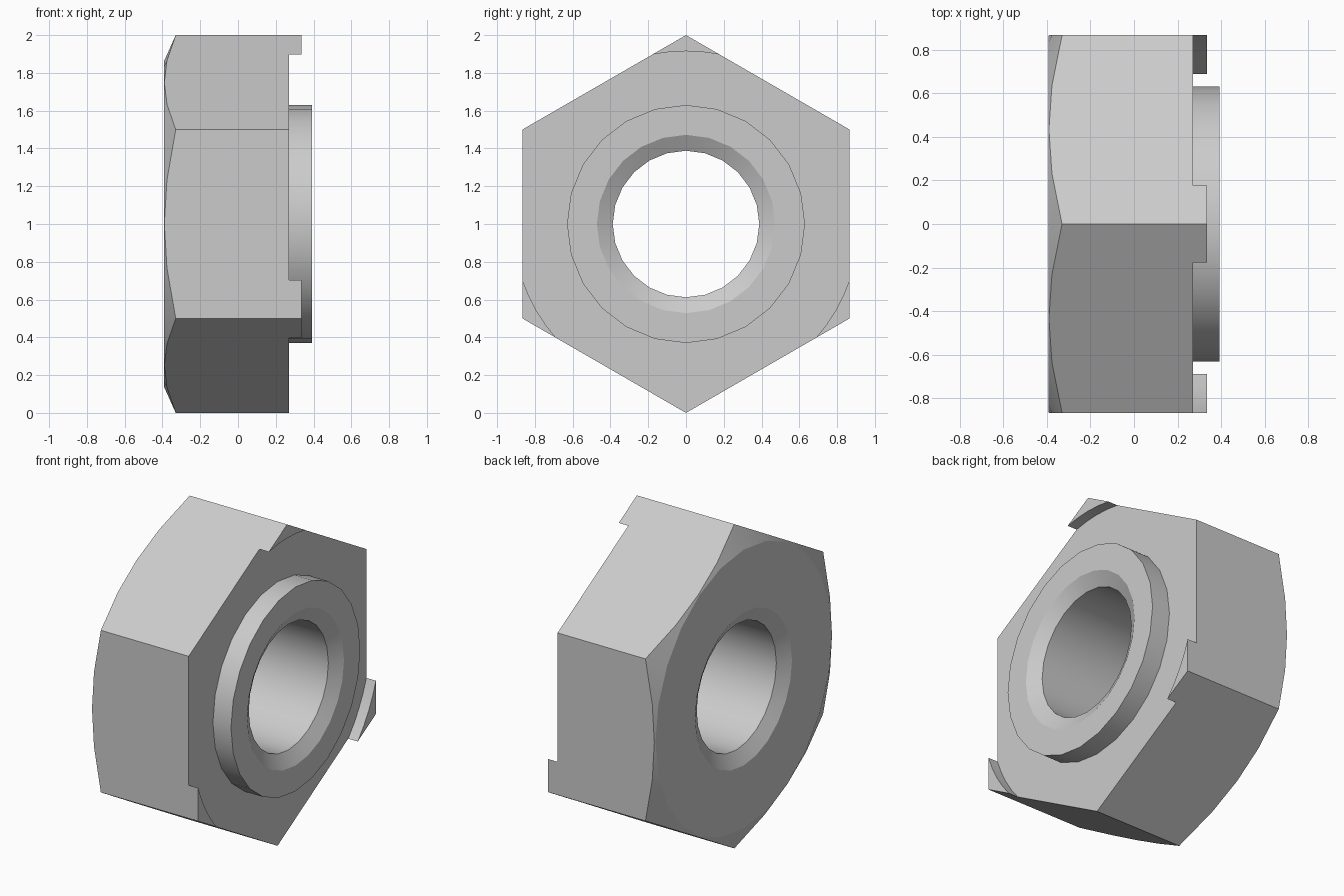
import bpy
import bmesh
import math
from mathutils import Vector

cube = bpy.data.objects.get("Cube")
if cube:
    bpy.data.objects.remove(cube, do_unlink=True)

SEGMENTS = 24
APOTHEM = math.sqrt(3) / 2   # centre to flat; corners lie at radius 1
BACK, FACE, COLLAR, TAB = -0.393, 0.27, 0.393, 0.335
CENTRE_Z = 1.0

steel = bpy.data.materials.new("light grey steel")
steel.use_nodes = True
steel.diffuse_color = (0.6, 0.6, 0.6, 1)
steel.node_tree.nodes["Principled BSDF"].inputs["Base Color"].default_value = (0.6, 0.6, 0.6, 1)


def point(x, radius, angle):
    """Point around the x axis; angle 0 is straight up."""
    return Vector((x, radius * math.sin(angle), CENTRE_Z + radius * math.cos(angle)))


def hex_radius(angle):
    """Radius of the hexagon outline with a corner at angle 0."""
    return APOTHEM / math.cos(angle % (math.pi / 3) - math.pi / 6)


def finish(bm, name):
    bmesh.ops.recalc_face_normals(bm, faces=bm.faces)
    mesh = bpy.data.meshes.new(name)
    bm.to_mesh(mesh)
    bm.free()
    mesh.materials.append(steel)
    obj = bpy.data.objects.new(name, mesh)
    bpy.context.collection.objects.link(obj)
    bpy.ops.object.select_all(action='DESELECT')
    obj.select_set(True)
    bpy.context.view_layer.objects.active = obj
    bpy.ops.object.shade_smooth_by_angle(angle=math.radians(20))
    return obj


def circle(x, radius):
    return lambda a: (x, radius)


def chamfer_edge(a):
    """Where the conical back chamfer meets the flats."""
    r = hex_radius(a)
    return BACK + 0.003 + (r - APOTHEM) * 0.45, r


# Nut body: closed loop of rings from the bore, over the collar and hexagon, and back
rings = [
    circle(COLLAR - 0.048, 0.388),
    circle(COLLAR, 0.472),
    circle(COLLAR, 0.63),
    circle(FACE, 0.63),
    lambda a: (FACE, hex_radius(a)),
    chamfer_edge,
    circle(BACK, 0.859),
    circle(BACK, 0.472),
    circle(BACK + 0.048, 0.388),
]
bm = bmesh.new()
angles = [math.tau * i / SEGMENTS for i in range(SEGMENTS)]
loops = [[bm.verts.new(point(*ring(a), a)) for a in angles] for ring in rings]
for k, loop in enumerate(loops):
    following = loops[(k + 1) % len(loops)]
    for i in range(SEGMENTS):
        j = (i + 1) % SEGMENTS
        bm.faces.new((loop[i], loop[j], following[j], following[i]))
finish(bm, "nut_body")

# Three locating tabs on alternate corners, each with a round inner edge
INNER = 0.915
half = math.pi / 6 - math.acos(APOTHEM / INNER)
for n, name in enumerate(("top_tab", "left_side_tab", "right_side_tab")):
    corner = math.tau * n / 3
    bm = bmesh.new()
    outline = [point(FACE, INNER, corner + half * t) for t in (-1, -0.5, 0, 0.5, 1)]
    outline.append(point(FACE, 1.0, corner))
    base = bm.faces.new([bm.verts.new(p) for p in outline])
    top = bmesh.ops.extrude_face_region(bm, geom=[base], use_keep_orig=True)
    moved = [v for v in top["geom"] if isinstance(v, bmesh.types.BMVert)]
    bmesh.ops.translate(bm, verts=moved, vec=(TAB - FACE, 0, 0))
    # the seat against the body stays open
    seat = [f for f in bm.faces if all(abs(v.co.x - FACE) < 1e-5 for v in f.verts)]
    bmesh.ops.delete(bm, geom=seat, context='FACES_ONLY')
    finish(bm, ("top_tab", "rear_tab", "front_tab")[n])
